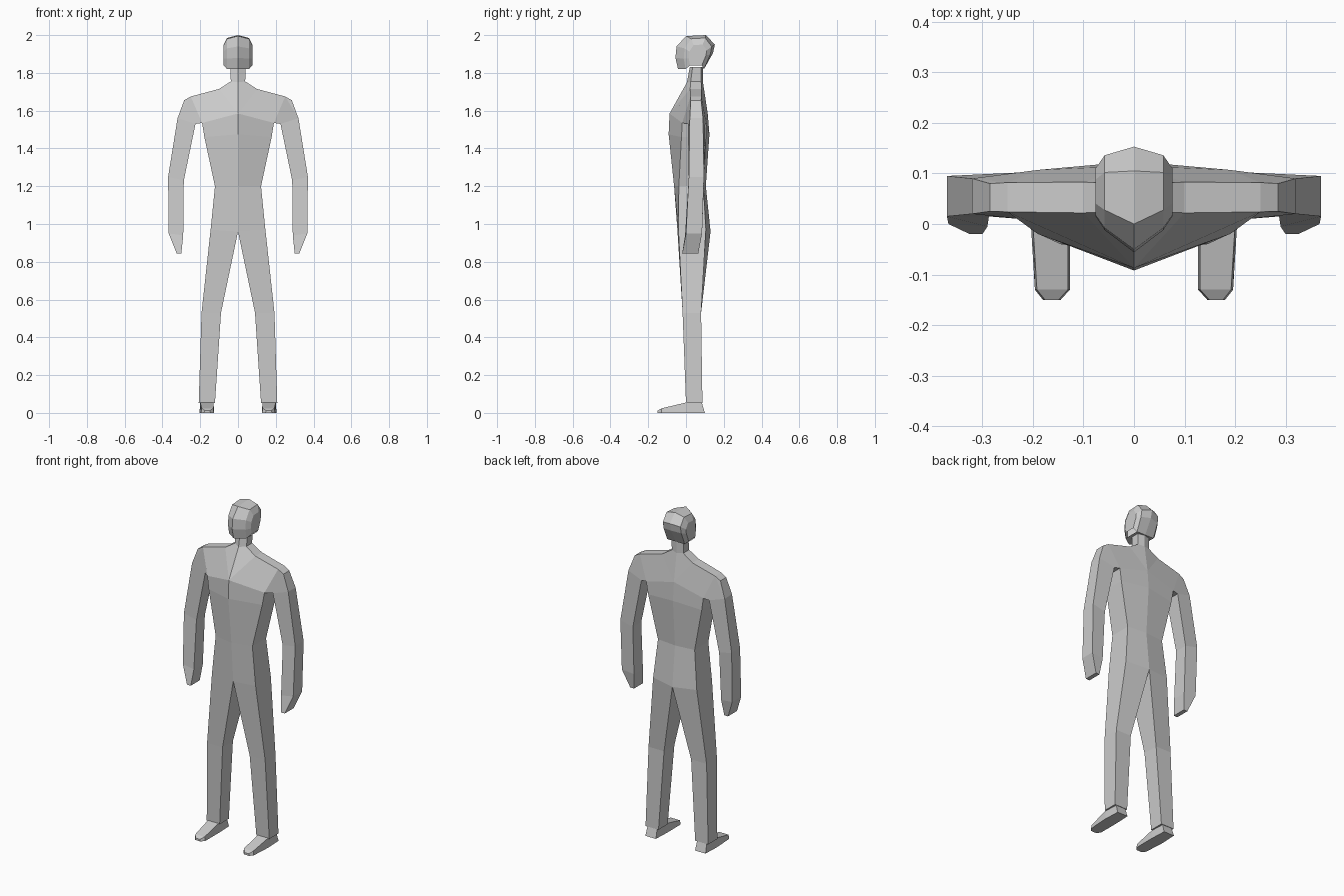
import bpy, bmesh

if "Cube" in bpy.data.objects:
    bpy.data.objects.remove(bpy.data.objects["Cube"])


def make(name, verts, faces):
    """Build a flat-shaded mesh from a half (x >= 0) and its mirror image."""
    bm = bmesh.new()
    for s in (1, -1):
        vs = [bm.verts.new((s * x, y, z)) for x, y, z in verts]
        for f in faces:
            bm.faces.new([vs[i] for i in f])
    bmesh.ops.remove_doubles(bm, verts=bm.verts, dist=0.0005)
    bmesh.ops.recalc_face_normals(bm, faces=bm.faces)
    me = bpy.data.meshes.new(name)
    bm.to_mesh(me)
    bm.free()
    ob = bpy.data.objects.new(name, me)
    bpy.context.collection.objects.link(ob)
    return ob


def loft(rings, closed, cap_start, cap_end):
    """Join rings of equal point count with quads."""
    n = len(rings[0])
    faces = []
    for r in range(len(rings) - 1):
        for i in range(n if closed else n - 1):
            j = (i + 1) % n
            faces.append((r * n + i, r * n + j, (r + 1) * n + j, (r + 1) * n + i))
    if cap_start:
        faces.append(tuple(range(n)))
    if cap_end:
        faces.append(tuple(range((len(rings) - 1) * n, len(rings) * n)))
    return [p for r in rings for p in r], faces


# Body outline: x, z, front y, back y
P = {
    "neck_c": (0, 1.83, .02, .09), "neck": (.041, 1.83, .035, .08),
    "base_c": (0, 1.75, .005, .09), "base": (.038, 1.755, .025, .08),
    "trap": (.10, 1.715, .022, .083), "sh": (.25, 1.675, .024, .082),
    "sh2": (.285, 1.655, .025, .08), "delt": (.32, 1.56, .02, .09),
    "chest_c": (0, 1.585, -.087, .115), "pit": (.19, 1.535, -.02, .107),
    "pit2": (.225, 1.53, .01, .102),
    "rib_c": (0, 1.475, -.092, .124), "rib": (.178, 1.46, -.024, .105),
    "waist_c": (0, 1.2, -.063, .105), "waist": (.122, 1.2, -.038, .092),
    "hip_c": (0, .96, -.045, .13), "hip": (.145, .97, -.04, .105),
    "knee_i": (.09, .53, -.018, .08), "knee": (.193, .53, -.018, .08),
    "hem_i": (.122, .052, 0, .087), "hem": (.208, .052, 0, .087),
    "elb": (.37, 1.25, .015, .095), "elb_i": (.287, 1.23, .015, .095),
    "wr": (.367, .95, .0, .085), "wr_i": (.29, .94, -.005, .08),
    "tip": (.325, .845, -.02, .065), "tip_i": (.30, .845, -.02, .065),
}
SHEET = """neck_c base_c base neck
base_c chest_c trap base
chest_c pit sh trap
sh delt sh2
sh pit pit2 delt
chest_c rib_c rib pit
rib_c waist_c waist rib
waist_c hip_c hip waist
hip_c knee_i knee hip
knee_i hem_i hem knee
delt pit2 elb_i elb
elb elb_i wr_i wr
wr wr_i tip_i tip"""

# Front sheet, back sheet, and walls along the open outline
names = list(P)
n = len(names)
front = [[names.index(k) for k in row.split()] for row in SHEET.splitlines()]
edges = {}
for f in front:
    for a, b in zip(f, f[1:] + f[:1]):
        edges.setdefault(frozenset((a, b)), []).append((a, b))
walls = []
for uses in edges.values():
    a, b = uses[0]
    if len(uses) == 1 and (P[names[a]][0] > 0 or P[names[b]][0] > 0):
        walls.append((b, a, a + n, b + n))
verts = [(x, f, z) for x, z, f, b in P.values()] + [(x, b, z) for x, z, f, b in P.values()]
make("body", verts, front + [[i + n for i in reversed(f)] for f in front] + walls)

# Head: side profiles from the middle plane out to the flat temple
mid = [(-.042, 1.82), (-.056, 1.88), (-.05, 1.94), (0, 1.995), (.105, 2.0),
       (.153, 1.95), (.143, 1.905), (.095, 1.82)]


def profile(x, y0, y1, z0, z1):
    return [(x, y0 + (y + .056) / .209 * (y1 - y0), z0 + (z - 1.82) / .18 * (z1 - z0))
            for y, z in mid]


make("head", *loft([profile(0, -.056, .153, 1.82, 2.0),
                    profile(.058, -.012, .136, 1.82, 1.985),
                    profile(.076, .015, .11, 1.84, 1.95)], False, False, True))
# Underside of the jaw
make("jaw_base", [(0, -.042, 1.82), (.058, -.002, 1.82), (.058, .095, 1.82), (0, .095, 1.82)],
     [(0, 1, 2, 3)])

# Feet: cross-sections from toe to heel (y, inner x, outer x, top z)
rings = [[(a, y, 0), (b, y, 0), (b - .004, y, z), (a + .004, y, z)]
         for y, a, b, z in [(-.15, .145, .18, .012), (-.13, .127, .196, .024),
                            (0, .126, .204, .055), (.082, .13, .2, .055)]]
rings.append([(.13, .1, 0), (.2, .1, 0), (.197, .085, .05), (.133, .085, .05)])
make("feet", *loft(rings, True, True, True))
